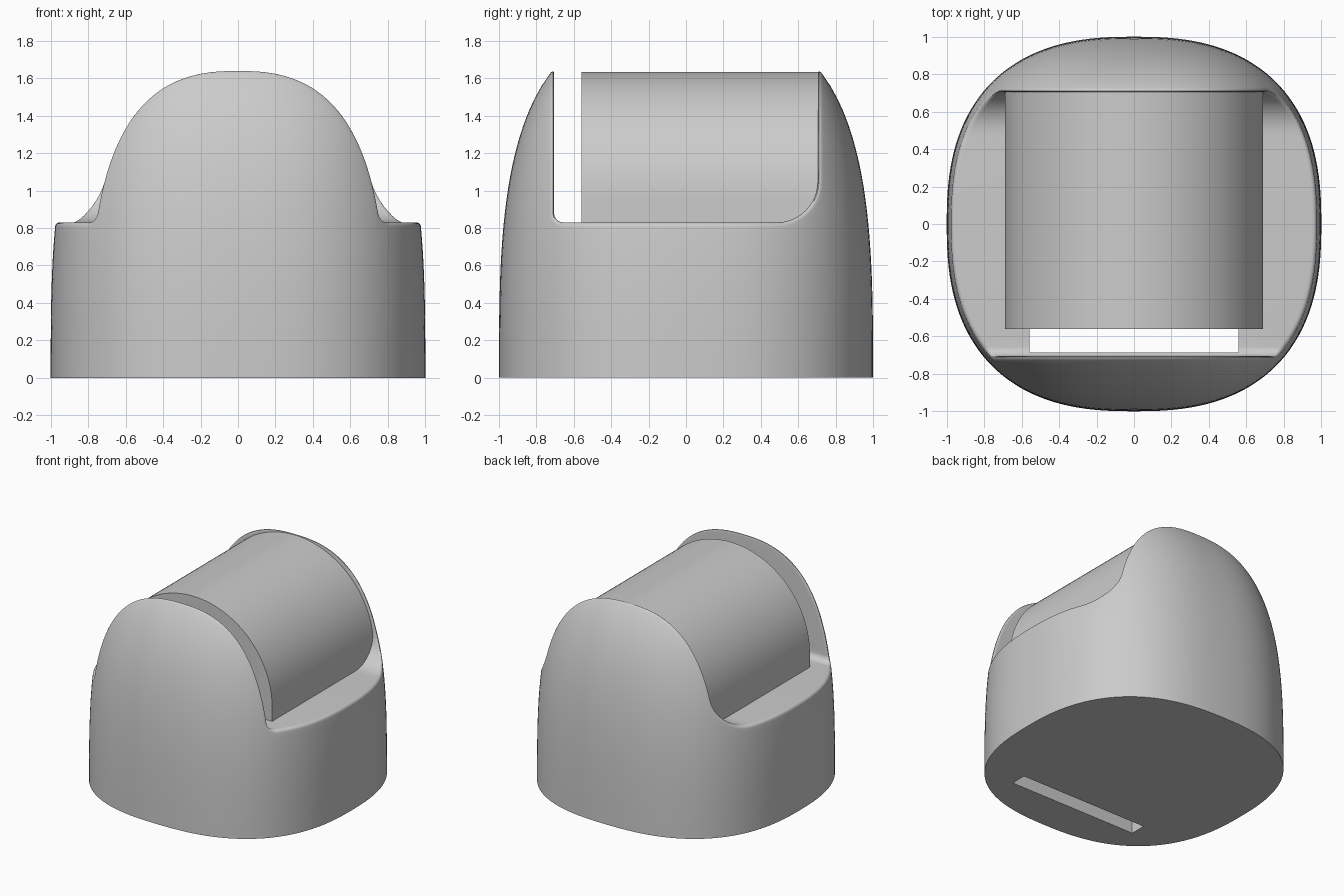
import bpy, bmesh, math

cube = bpy.data.objects.get("Cube")
if cube:
    bpy.data.objects.remove(cube, do_unlink=True)

grey = bpy.data.materials.new("plain grey")
grey.use_nodes = True
tone = (0.6, 0.6, 0.6, 1)
grey.diffuse_color = tone
grey.node_tree.nodes["Principled BSDF"].inputs["Base Color"].default_value = tone

# Dome shape: superellipse plan, narrowing towards the top
PLAN, RISE, HEIGHT = 2.5, 3.1, 1.89
WALL, FLOOR, RIM = 0.705, 0.83, 0.025
FRONT_R, REAR_R = 0.05, 0.22


def radius(z):
    return (1 - (z / HEIGHT) ** RISE) ** (1 / RISE)


def half_width(y, z, inset=0):
    return max(0, (radius(z) - inset) ** PLAN - abs(y) ** PLAN) ** (1 / PLAN)


def cavity_path(offset=0, inset=0):
    """Side profile of the cut-out, from the front peak to the rear peak."""
    wall, floor = WALL + offset, FLOOR - offset
    top = HEIGHT * (1 - (wall + inset) ** RISE) ** (1 / RISE)

    def wall_side(sign, corner):
        low = FLOOR + corner
        rise = [(sign * wall, low + (top - low) * math.sin(k / 32 * math.pi / 2))
                for k in range(33)]
        cy, cz, rad = sign * (WALL - corner), FLOOR + corner, corner + offset
        arc = [(cy + sign * rad * math.sin(k / 10 * math.pi / 2),
                cz - rad * math.cos(k / 10 * math.pi / 2)) for k in range(10)]
        return arc + rise

    front = wall_side(-1, FRONT_R)[::-1]
    rear = wall_side(1, REAR_R)
    y0, y1 = front[-1][0], rear[0][0]
    flat = [(y0 + (y1 - y0) * k / 30, floor) for k in range(1, 30)]
    return front + flat + rear


def finish(name, bm):
    bmesh.ops.remove_doubles(bm, verts=bm.verts, dist=1e-5)
    bmesh.ops.recalc_face_normals(bm, faces=bm.faces)
    mesh = bpy.data.meshes.new(name)
    bm.to_mesh(mesh)
    bm.free()
    mesh.materials.append(grey)
    obj = bpy.data.objects.new(name, mesh)
    bpy.context.collection.objects.link(obj)
    return obj


def smooth(obj, degrees):
    bpy.ops.object.select_all(action='DESELECT')
    obj.select_set(True)
    bpy.context.view_layer.objects.active = obj
    bpy.ops.object.shade_smooth_by_angle(angle=math.radians(degrees))


# Housing: columns run up the dome, round over the rim and meet across the cavity
bm = bmesh.new()
STEPS, ROUND = 24, 6
columns = {1: [], -1: []}
for outer, corner, inner in zip(cavity_path(RIM), cavity_path(), cavity_path(0, RIM)):
    y, z = outer
    x, r = half_width(y, z), radius(z)
    points = []
    for k in range(STEPS + 1):
        zk = z * k / STEPS
        s = radius(zk) / r
        points.append((x * s, y * s, zk))
    a = points[-1]
    c = (half_width(*corner), *corner)
    b = (half_width(*inner, RIM), *inner)
    for k in range(1, ROUND + 1):
        t = k / ROUND
        points.append([(1 - t) ** 2 * p + 2 * t * (1 - t) * q + t * t * w
                       for p, q, w in zip(a, c, b)])
    for side in columns:
        columns[side].append([bm.verts.new((side * p[0], p[1], p[2])) for p in points])

left, right = columns[1], columns[-1]
for i in range(len(left) - 1):
    for col in (left, right):
        for k in range(STEPS + ROUND):
            bm.faces.new((col[i][k], col[i + 1][k], col[i + 1][k + 1], col[i][k + 1]))
    bm.faces.new((left[i][-1], left[i + 1][-1], right[i + 1][-1], right[i][-1]))
bm.faces.new([c[0] for c in left] + [c[0] for c in right[-2:0:-1]])
housing = finish("housing", bm)

# Slot through the floor in front of the drum
bm = bmesh.new()
bmesh.ops.create_cube(bm, size=1)
for v in bm.verts:
    v.co = (v.co.x * 1.116, -0.6225 + v.co.y * 0.125, 0.5 + v.co.z * 1.4)
cutter = finish("slot_cutter", bm)
cutter.hide_render = True
cut = housing.modifiers.new("slot", 'BOOLEAN')
cut.operation, cut.solver, cut.object = 'DIFFERENCE', 'EXACT', cutter
bpy.context.view_layer.objects.active = housing
bpy.ops.object.modifier_apply(modifier=cut.name)
bpy.data.objects.remove(cutter, do_unlink=True)
smooth(housing, 30)

# Drum: round top with straight sides down to the floor
bm = bmesh.new()
R, CENTRE = 0.69, 0.945
outline = [(R, FLOOR - 0.01)]
outline += [(R * math.cos(k / 64 * math.pi), CENTRE + R * math.sin(k / 64 * math.pi))
            for k in range(65)]
outline.append((-R, FLOOR - 0.01))
face = bm.faces.new([bm.verts.new((x, -0.56, z)) for x, z in outline])
ext = bmesh.ops.extrude_face_region(bm, geom=[face], use_keep_orig=True)
for v in ext["geom"]:
    if isinstance(v, bmesh.types.BMVert):
        v.co.y = WALL
drum = finish("drum", bm)
smooth(drum, 30)
